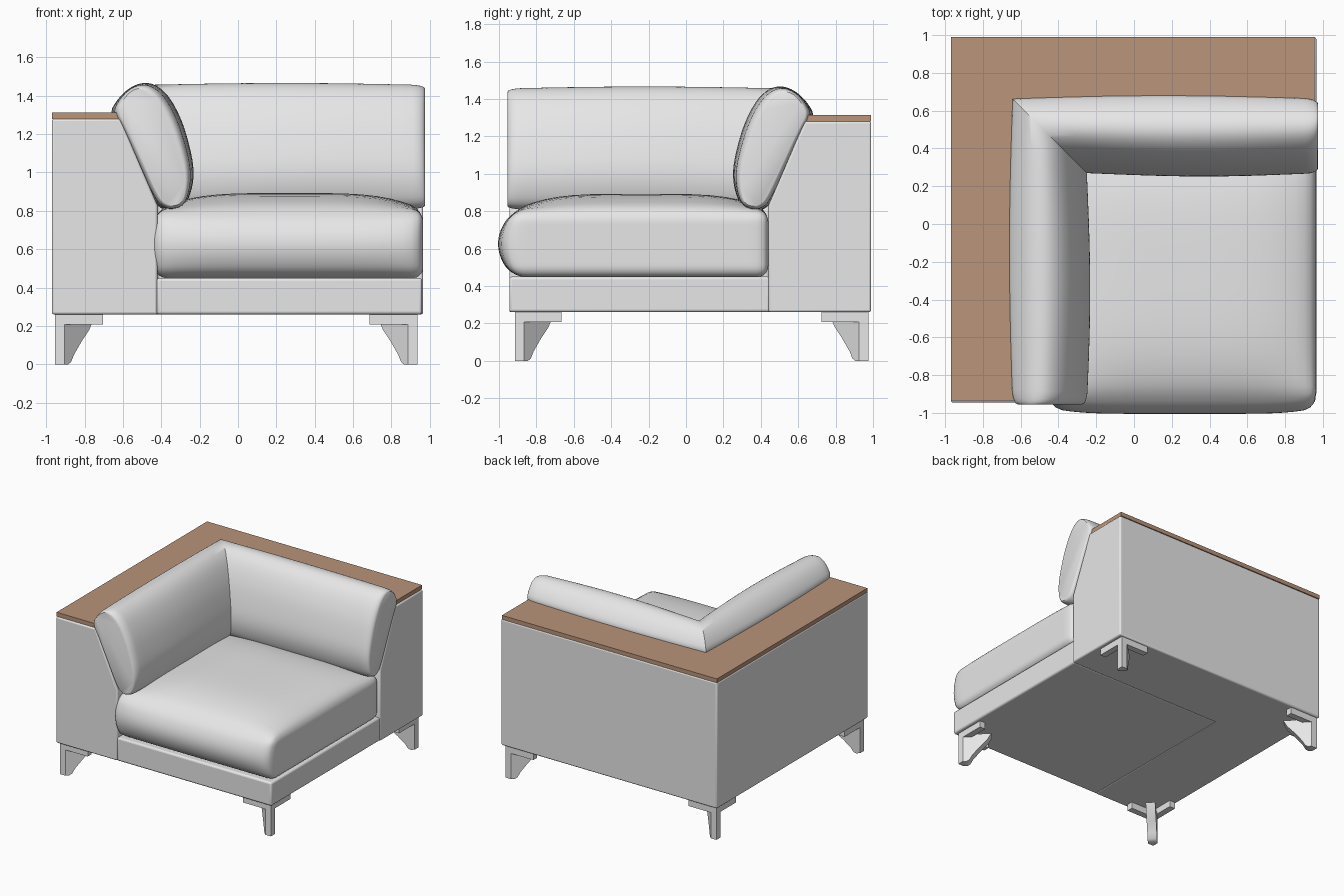
import bpy, bmesh, math
from mathutils import Vector

if "Cube" in bpy.data.objects:
    bpy.data.objects.remove(bpy.data.objects["Cube"])


def material(name, rgb):
    m = bpy.data.materials.new(name)
    m.diffuse_color = (*rgb, 1)
    m.use_nodes = True
    m.node_tree.nodes["Principled BSDF"].inputs["Base Color"].default_value = m.diffuse_color
    return m


FABRIC = material("grey_fabric", (0.8, 0.8, 0.8))
WOOD = material("brown_wood", (0.49, 0.298, 0.196))


def finish(name, bm, mat, bevel=0.0, angle=35):
    bmesh.ops.recalc_face_normals(bm, faces=bm.faces)
    me = bpy.data.meshes.new(name)
    bm.to_mesh(me)
    bm.free()
    ob = bpy.data.objects.new(name, me)
    bpy.context.collection.objects.link(ob)
    me.materials.append(mat)
    bpy.ops.object.select_all(action='DESELECT')
    ob.select_set(True)
    bpy.context.view_layer.objects.active = ob
    bpy.ops.object.shade_smooth_by_angle(angle=math.radians(angle))
    if bevel:
        b = ob.modifiers.new("Bevel", 'BEVEL')
        b.width, b.segments, b.limit_method = bevel, 3, 'ANGLE'
    return ob


def loft(bm, sections):
    """Skin closed rings of points and cap both ends."""
    rings = [[bm.verts.new(p) for p in s] for s in sections]
    n = len(rings[0])
    for a, b in zip(rings, rings[1:]):
        for i in range(n):
            j = (i + 1) % n
            bm.faces.new((a[i], a[j], b[j], b[i]))
    bm.faces.new(rings[0])
    bm.faces.new(rings[-1][::-1])


def l_sweep(name, profile_at, stations, end, mat, **kw):
    """Sweep a (depth, z) profile round the left and back sides with a mitred corner."""
    left = [[(-0.97 + d, end + (0.99 - d - end) * s, z) for d, z in profile_at(s)]
            for s in stations]
    back = [[(0.02 - y, 0.02 - x, z) for x, y, z in sec] for sec in left[-2::-1]]
    bm = bmesh.new()
    loft(bm, left + back)
    return finish(name, bm, mat, **kw)


# Arm and back body, wooden ledge on top
body = [(0, .26), (.55, .26), (.55, .83), (.355, 1.28), (0, 1.28)]
ledge = [(0, 1.28), (.36, 1.28), (.36, 1.313), (0, 1.313)]
l_sweep("arm_and_back_body", lambda s: body, [0, 1], -0.945, FABRIC, bevel=0.012)
l_sweep("wooden_ledge", lambda s: ledge, [0, 1], -0.935, WOOD)

# Leaning cushions: rounded profile that thins toward the ends
outline = [(.63, .80), (.70, .83), (.735, .93), (.74, 1.03), (.715, 1.15), (.675, 1.28),
           (.61, 1.40), (.54, 1.46), (.47, 1.47), (.40, 1.44), (.34, 1.38), (.30, 1.31),
           (.35, 1.23), (.44, 1.04), (.53, .85), (.57, .81)]
for _ in range(2):
    pts = []
    for p, q in zip(outline, outline[1:] + outline[:1]):
        pts += [(p[0] * .75 + q[0] * .25, p[1] * .75 + q[1] * .25),
                (p[0] * .25 + q[0] * .75, p[1] * .25 + q[1] * .75)]
    outline = pts


def cushion_profile(s):
    e = math.sqrt(1 - (1 - min(s / 0.05, 1)) ** 2)
    k = (0.87 + 0.13 * math.sin(math.pi * s)) * (0.78 + 0.22 * e)
    h = (0.98 + 0.02 * math.sin(math.pi * s)) * (0.96 + 0.04 * e)
    up, across, c = Vector((-.4, .917)), Vector((.917, .4)), Vector((.53, 1.13))
    return [tuple(c + up * (up.dot(Vector(p) - c) * h) + across * (across.dot(Vector(p) - c) * k))
            for p in outline]


l_sweep("arm_and_back_cushions", cushion_profile,
        [0, .003, .01, .02, .035, .05, .1, .2, .3, .4, .5, .6, .7, .8, .9, 1], -0.955, FABRIC)


def box(name, lo, hi, mat, bevel):
    bm = bmesh.new()
    loft(bm, [[(lo[0], lo[1], z), (hi[0], lo[1], z), (hi[0], hi[1], z), (lo[0], hi[1], z)]
              for z in (lo[2], hi[2])])
    return finish(name, bm, mat, bevel)


# Seat base
box("seat_base", (-.425, -.945, .26), (.96, .45, .45), FABRIC, 0.015)

# Seat cushion: rounded box with crowned top and bulging front
bm = bmesh.new()
bmesh.ops.create_cube(bm, size=2)
bmesh.ops.subdivide_edges(bm, edges=bm.edges[:], cuts=21, use_grid_fill=True)
half, mid, r = (.695, .68, .178), (.27, -.24, .625), .06
for v in bm.verts:
    p = Vector([math.sin(c * math.pi / 2) * h for c, h in zip(v.co, half)])
    core = Vector([max(-(h - r), min(h - r, c)) for c, h in zip(p, half)])
    p = core + (p - core).normalized() * r
    u, w, t = (p[i] / half[i] for i in range(3))
    p.z += .09 * (1 - u ** 4) * (1 - w ** 4) * max(0, t)
    p.y -= .085 * max(0, -w) ** 3 * (1 - t * t) * (1 - .4 * u ** 6)
    p.x -= .025 * max(0, -u) ** 3 * (1 - t * t)
    v.co = p + Vector(mid)
finish("seat_cushion", bm, FABRIC, angle=60)

# Legs: two bracket arms along the edges and a tapered diagonal foot
W = 0.05
for name, cx, cy, sx, sy in (("front_left_leg", -.955, -.915, 1, 1),
                             ("front_right_leg", .935, -.915, -1, 1),
                             ("back_left_leg", -.955, .975, 1, -1),
                             ("back_right_leg", .935, .975, -1, -1)):
    bm = bmesh.new()

    def place(pts, z):
        return [(cx + sx * a, cy + sy * b, z) for a, b in pts]

    bracket = [(0, 0), (.25, 0), (.25, W), (W, W), (W, .25), (0, .25)]
    loft(bm, [place(bracket, z) for z in (.208, .265)])
    foot = []
    for z, a in ((0, .07), (.012, .085), (.05, .1), (.12, .14), (.18, .18), (.23, .2)):
        foot.append(place([(0, 0), (W, 0), (a, a - W), (a - W, a), (0, W)], z))
    loft(bm, foot)
    finish(name, bm, FABRIC)
